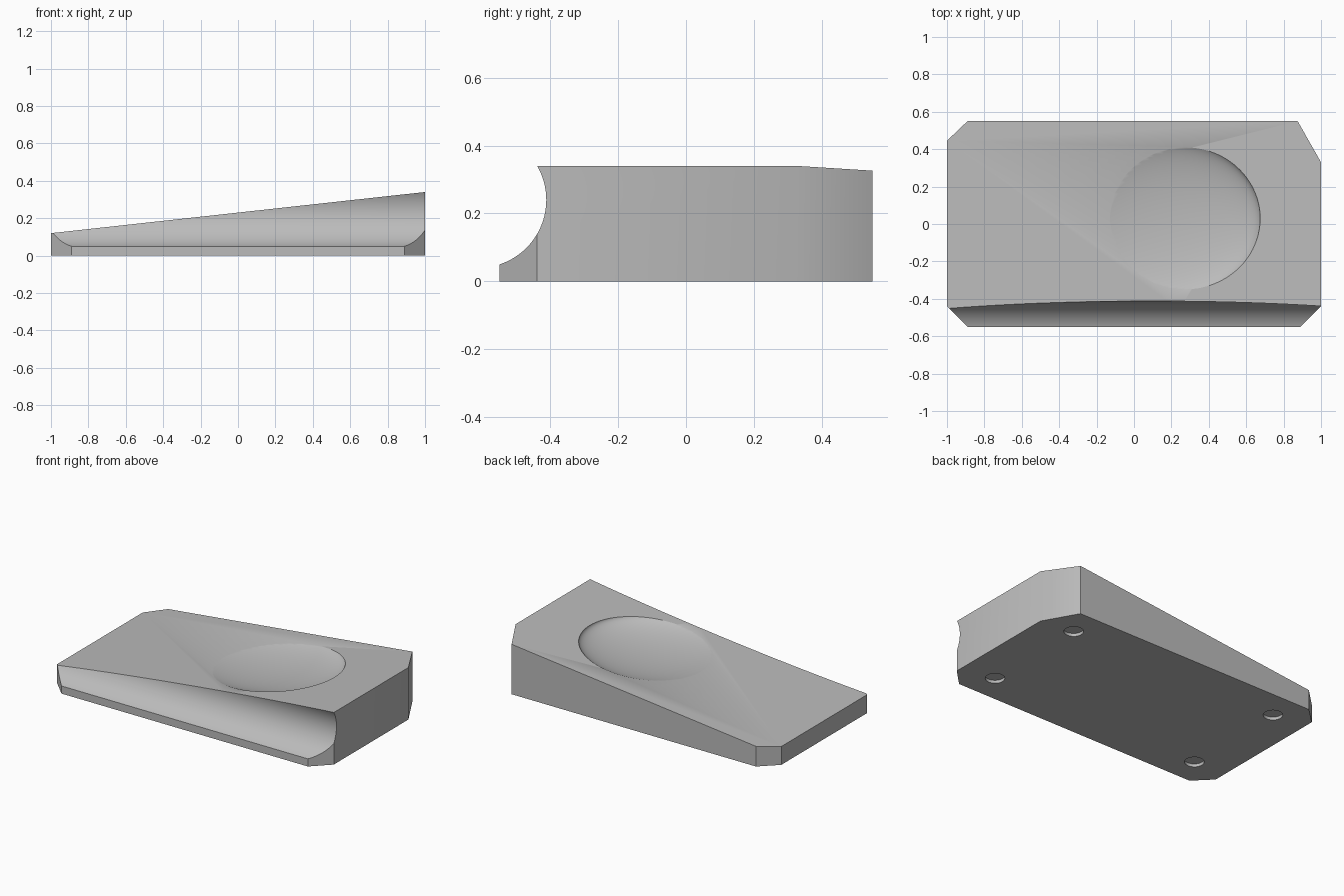
import bpy, bmesh, math
from mathutils import Matrix

cube = bpy.data.objects.get("Cube")
if cube:
    bpy.data.objects.remove(cube)

grey = bpy.data.materials.new("plain grey")
grey.use_nodes = True
colour = (0.5, 0.5, 0.5, 1)
grey.diffuse_color = colour
grey.node_tree.nodes["Principled BSDF"].inputs["Base Color"].default_value = colour


def make_object(name, bm):
    bmesh.ops.recalc_face_normals(bm, faces=bm.faces)
    mesh = bpy.data.meshes.new(name)
    bm.to_mesh(mesh)
    bm.free()
    mesh.materials.append(grey)
    obj = bpy.data.objects.new(name, mesh)
    bpy.context.collection.objects.link(obj)
    return obj


def cylinder(name, radius, depth, sides, matrix):
    bm = bmesh.new()
    bmesh.ops.create_cone(bm, cap_ends=True, segments=sides, radius1=radius,
                          radius2=radius, depth=depth, matrix=matrix)
    return make_object(name, bm)


# Wedge body: clipped-corner footprint raised to a sloping top
outline = [(-1, -0.44), (-0.89, -0.55), (0.89, -0.55), (1, -0.44),
           (1, 0.33), (0.875, 0.55), (-0.89, 0.55), (-1, 0.445)]
bm = bmesh.new()
base = bm.faces.new([bm.verts.new((x, y, 0)) for x, y in outline])
top = bmesh.ops.extrude_face_region(bm, geom=[base])["geom"]
for v in top:
    if isinstance(v, bmesh.types.BMVert):
        v.co.z = 0.23 + 0.11 * v.co.x
body = make_object("wedge_body", bm)

# Long finger groove along the front
cutters = [cylinder("groove_cutter", 0.2, 2.4, 128,
                    Matrix.Translation((0, -0.612, 0.24))
                    @ Matrix.Rotation(math.pi / 2, 4, "Y"))]

# Oval dish, steep at the tall end and fading toward the low end
bm = bmesh.new()
bmesh.ops.create_uvsphere(bm, u_segments=96, v_segments=64, radius=1,
                          matrix=Matrix.Translation((0.159, 0.03, 0.304))
                          @ Matrix.Diagonal((0.516, 0.43, 0.106, 1)))
cutters.append(make_object("dish_cutter", bm))

# Four shallow round recesses underneath
for x in (-0.77, 0.77):
    for y in (-0.362, 0.362):
        cutters.append(cylinder("foot_recess_cutter", 0.058, 0.04, 48,
                                Matrix.Translation((x, y, 0))))

# Cut everything from the body
bpy.context.view_layer.objects.active = body
body.select_set(True)
for cutter in cutters:
    mod = body.modifiers.new("cut", "BOOLEAN")
    mod.operation = "DIFFERENCE"
    mod.solver = "EXACT"
    mod.object = cutter
    bpy.ops.object.modifier_apply(modifier=mod.name)
    bpy.data.objects.remove(cutter)

bpy.ops.object.shade_smooth_by_angle(angle=math.radians(30))
